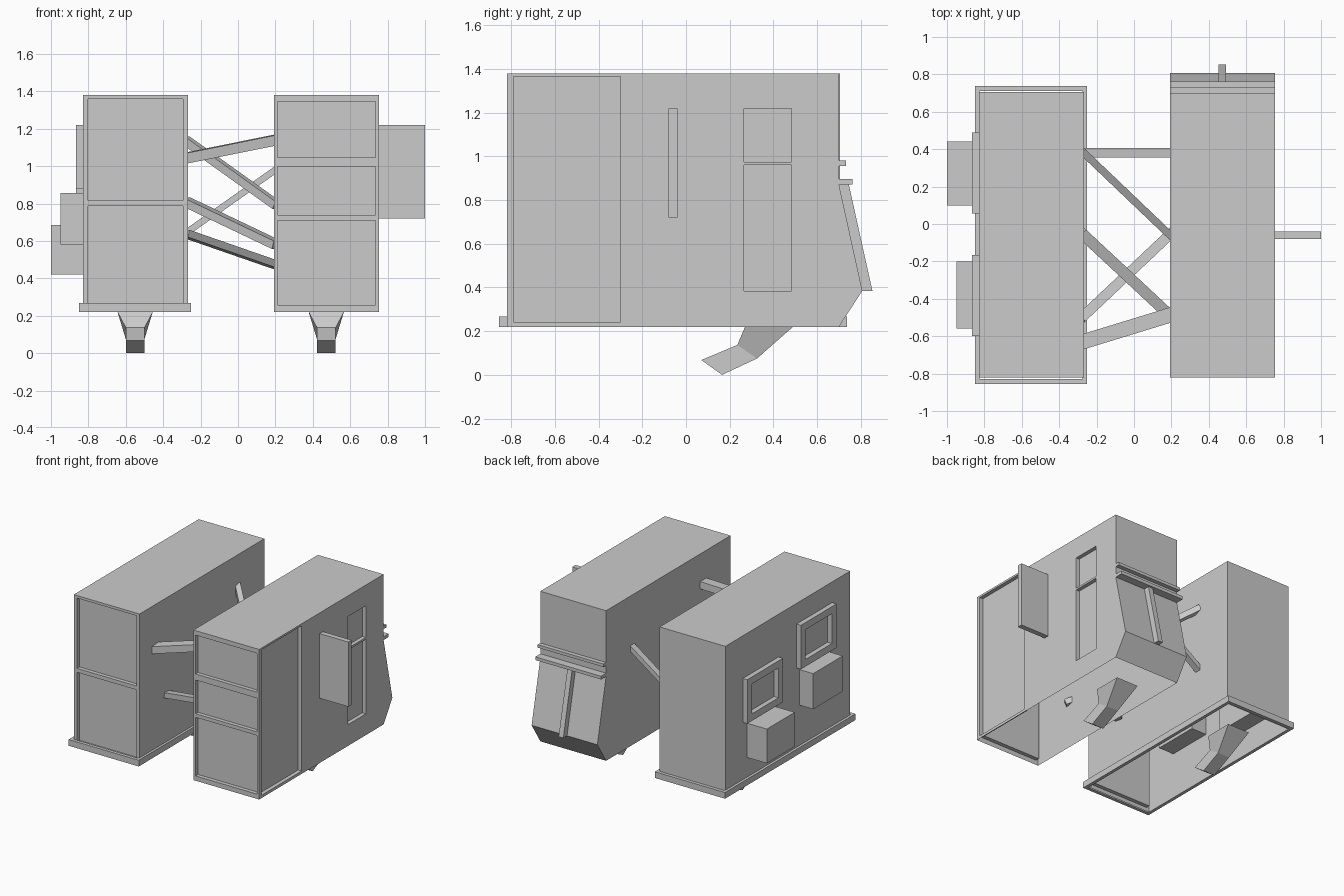
import bpy, bmesh
from mathutils import Vector

if "Cube" in bpy.data.objects:
    bpy.data.objects.remove(bpy.data.objects["Cube"])


def finish(name, bm):
    me = bpy.data.meshes.new(name)
    bm.to_mesh(me)
    bm.free()
    ob = bpy.data.objects.new(name, me)
    bpy.context.collection.objects.link(ob)
    return ob


def quad(bm, pts, toward):
    f = bm.faces.new([bm.verts.new(p) for p in pts])
    f.normal_update()
    if f.normal.dot(Vector(toward)) < 0:
        f.normal_flip()


def wall(bm, at, u0, u1, v0, v1, holes=(), depth=0.03):
    """Flat wall with rectangular recesses; at(u, v, d) gives a point d deep."""
    at_v = lambda u, v, d: Vector(at(u, v, d))
    out = at_v(0, 0, 0) - at_v(0, 0, 1)
    us = sorted({u0, u1, *[h[i] for h in holes for i in (0, 1)]})
    vs = sorted({v0, v1, *[h[i] for h in holes for i in (2, 3)]})
    for a, b in zip(us, us[1:]):
        for c, d in zip(vs, vs[1:]):
            mu, mv = (a + b) / 2, (c + d) / 2
            if not any(h[0] < mu < h[1] and h[2] < mv < h[3] for h in holes):
                quad(bm, [at_v(a, c, 0), at_v(b, c, 0), at_v(b, d, 0), at_v(a, d, 0)], out)
    for a, b, c, d in holes:
        ring = [(a, c), (b, c), (b, d), (a, d)]
        mid = at_v((a + b) / 2, (c + d) / 2, depth / 2)
        quad(bm, [at_v(u, v, depth) for u, v in ring], out)
        for p, q in zip(ring, ring[1:] + ring[:1]):
            pts = [at_v(*p, 0), at_v(*q, 0), at_v(*q, depth), at_v(*p, depth)]
            quad(bm, pts, mid - sum(pts, Vector()) / 4)


def tower(name, x0, x1, y0, y1, front, side=()):
    """Hollow tower, open underneath."""
    z0, z1 = 0.22, 1.38
    bm = bmesh.new()
    wall(bm, lambda u, v, d: (u, y0 + d, v), x0, x1, z0, z1, front)
    wall(bm, lambda u, v, d: (x1 - d, u, v), y0, y1, z0, z1, side)
    wall(bm, lambda u, v, d: (u, y1 - d, v), x0, x1, z0, z1)
    wall(bm, lambda u, v, d: (x0 + d, u, v), y0, y1, z0, z1)
    wall(bm, lambda u, v, d: (u, v, z1 - d), x0, x1, y0, y1)
    bmesh.ops.remove_doubles(bm, verts=bm.verts, dist=1e-5)
    finish(name, bm)


def loft(name, sections, closed=False):
    """Skin between point rings; closed joins the last ring to the first."""
    bm = bmesh.new()
    rings = [[bm.verts.new(p) for p in s] for s in sections]
    pairs = list(zip(rings, rings[1:])) + ([(rings[-1], rings[0])] if closed else [])
    for r, s in pairs:
        for i in range(len(r)):
            j = (i + 1) % len(r)
            bm.faces.new((r[i], r[j], s[j], s[i]))
    if not closed:
        bm.faces.new(rings[0])
        bm.faces.new(rings[-1])
    bmesh.ops.recalc_face_normals(bm, faces=bm.faces)
    return finish(name, bm)


def prism(name, x0, x1, profile):
    return loft(name, [[(x, y, z) for y, z in profile] for x in (x0, x1)])


def box(name, x0, x1, y0, y1, z0, z1):
    return prism(name, x0, x1, [(y0, z0), (y1, z0), (y1, z1), (y0, z1)])


def frame(name, at, u0, u1, v0, v1, bar, d0, d1):
    """Rectangular ring of square bars."""
    def ring(i, d):
        return [at(u, v, d) for u, v in ((u0 + i, v0 + i), (u1 - i, v0 + i),
                                         (u1 - i, v1 - i), (u0 + i, v1 - i))]
    return loft(name, [ring(0, d0), ring(0, d1), ring(bar, d1), ring(bar, d0)], closed=True)


def beam(name, a, b, w, h):
    a, b = Vector(a), Vector(b)
    t = (b - a).normalized()
    side = t.cross(Vector((0, 0, 1))).normalized() * w / 2
    up = side.cross(t).normalized() * h / 2
    a, b = a - t * 0.02, b + t * 0.02
    loft(name, [[p + side + up, p - side + up, p - side - up, p + side - up] for p in (a, b)])


# Tower shells with recessed panels
tower("left_tower", -0.83, -0.268, -0.82, 0.705,
      [(-0.803, -0.295, 0.25, 0.787), (-0.803, -0.295, 0.817, 1.36)])
tower("right_tower", 0.193, 0.755, -0.82, 0.70,
      [(0.212, 0.736, 0.257, 0.71), (0.212, 0.736, 0.738, 0.998), (0.212, 0.736, 1.045, 1.345)],
      [(-0.79, -0.30, 0.242, 1.365), (0.265, 0.483, 0.385, 0.96), (0.265, 0.483, 0.975, 1.22)])

# Base lip around left tower
frame("base_lip", lambda u, v, d: (u, v, d), -0.85, -0.25, -0.855, 0.737, 0.025, 0.22, 0.268)

# Window frames and boxes on the left wall
for tag, y0, z0 in (("front", -0.60, 0.88), ("back", 0.055, 0.71)):
    frame(tag + "_window_frame", lambda u, v, d: (d, u, v),
          y0, y0 + 0.435, z0, z0 + 0.34, 0.055, -0.867, -0.825)
box("front_wall_box", -0.948, -0.70, -0.56, -0.20, 0.58, 0.855)
box("back_wall_box", -1.0, -0.70, 0.10, 0.44, 0.42, 0.685)

# Sign slab on the right wall
box("side_slab", 0.74, 1.0, -0.08, -0.04, 0.72, 1.22)

# Rear ledges, sloped bay and its rib
box("upper_ledge", 0.193, 0.755, 0.69, 0.733, 0.957, 0.98)
box("lower_ledge", 0.193, 0.755, 0.69, 0.762, 0.872, 0.897)
prism("rear_bay", 0.193, 0.755, [(0.70, 0.872), (0.807, 0.385), (0.70, 0.22)])
prism("rear_rib", 0.452, 0.492, [(0.70, 0.872), (0.745, 0.872), (0.853, 0.385), (0.807, 0.385)])

# Bent feet
for tag, cx in (("left", -0.55), ("right", 0.472)):
    loft(tag + "_foot", [
        [(cx - w, ya, za), (cx + w, ya, za), (cx + w, yb, zb), (cx - w, yb, zb)]
        for w, ya, za, yb, zb in ((0.094, 0.27, 0.22, 0.49, 0.22),
                                  (0.05, 0.235, 0.137, 0.325, 0.075),
                                  (0.05, 0.07, 0.068, 0.165, 0.0))])

# Connecting beams: start (y, z), end (y, z), width, height
for i, (ya, za, yb, zb, w, h) in enumerate((
        (-0.628, 1.045, -0.487, 1.138, 0.08, 0.055),
        (-0.49, 0.635, -0.055, 0.475, 0.055, 0.04),
        (0.38, 1.13, -0.06, 0.80, 0.04, 0.045),
        (-0.06, 0.805, -0.49, 0.585, 0.06, 0.045),
        (0.38, 0.65, 0.38, 0.975, 0.05, 0.035))):
    beam(f"beam_{i + 1}", (-0.268, ya, za), (0.193, yb, zb), w, h)
